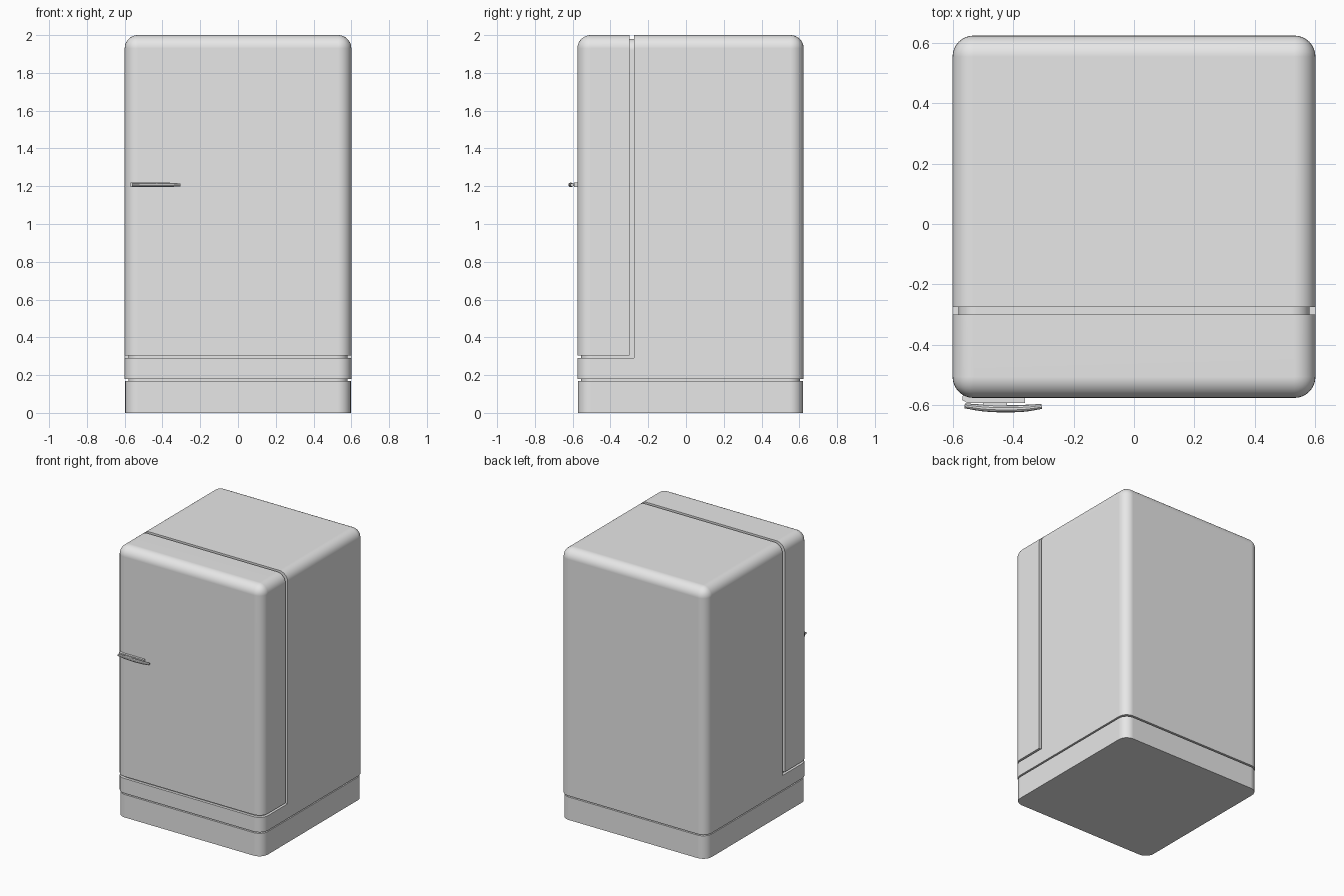
import bpy
import bmesh
from mathutils import Vector

if "Cube" in bpy.data.objects:
    bpy.data.objects.remove(bpy.data.objects["Cube"], do_unlink=True)

enamel = bpy.data.materials.new("light grey enamel")
enamel.use_nodes = True
enamel.diffuse_color = (0.8, 0.8, 0.8, 1)
enamel.node_tree.nodes["Principled BSDF"].inputs["Base Color"].default_value = (0.8, 0.8, 0.8, 1)


def activate(obj):
    bpy.ops.object.select_all(action="DESELECT")
    obj.select_set(True)
    bpy.context.view_layer.objects.active = obj


def finish(obj):
    """Colour, smooth shading with sharp edges, and flat large panels."""
    obj.data.materials.clear()
    obj.data.materials.append(enamel)
    activate(obj)
    bpy.ops.object.shade_smooth_by_angle(angle=0.6)
    obj.modifiers.new("flat panels", "WEIGHTED_NORMAL").keep_sharp = True
    return obj


def make_object(name, bm):
    bmesh.ops.recalc_face_normals(bm, faces=bm.faces)
    mesh = bpy.data.meshes.new(name)
    bm.to_mesh(mesh)
    bm.free()
    obj = bpy.data.objects.new(name, mesh)
    bpy.context.collection.objects.link(obj)
    return obj


def box(low, high, radius=0, round_top=False, cuts=()):
    """Box with rounded uprights, optional rounded top, trimmed by planes."""
    bm = bmesh.new()
    bmesh.ops.create_cube(bm, size=1)
    low, high = Vector(low), Vector(high)
    for v in bm.verts:
        v.co = (low + high) / 2 + v.co * (high - low)
    if radius:
        edges = []
        for e in bm.edges:
            a, b = (v.co.z for v in e.verts)
            if abs(a - b) > 1e-4 or (round_top and min(a, b) > high.z - 1e-4):
                edges.append(e)
        bmesh.ops.bevel(bm, geom=edges, offset=radius, segments=8,
                        profile=0.5, affect="EDGES")
    for point, outward in cuts:
        geom = bm.verts[:] + bm.edges[:] + bm.faces[:]
        cut = bmesh.ops.bisect_plane(bm, geom=geom, plane_co=point,
                                     plane_no=outward, clear_outer=True)
        rim = [g for g in cut["geom_cut"] if isinstance(g, bmesh.types.BMEdge)]
        bmesh.ops.contextual_create(bm, geom=rim)
    return bm


FRONT, BACK, HALF = -0.575, 0.623, 0.6
SHELL = ((-HALF, FRONT, 0.18), (HALF, BACK, 2))

# Plinth and the recessed core seen inside the seams
finish(make_object("plinth", box((-0.597, FRONT + 0.003, 0),
                                 (0.597, BACK - 0.003, 0.17), 0.07)))
finish(make_object("recessed_core", box((-0.58, FRONT + 0.02, 0.1),
                                        (0.58, BACK - 0.02, 1.98), 0.06, True)))

# Door: front part of the rounded shell
finish(make_object("door", box(*SHELL, 0.07, True, cuts=(
    ((0, -0.30, 0), (0, 1, 0)),
    ((0, 0, 0.305), (0, 0, -1))))))

# Cabinet: the same shell with the door opening removed
cabinet = make_object("cabinet", box(*SHELL, 0.07, True))
opening = make_object("door_opening", box((-1, -1, 0.29), (1, -0.275, 3)))
opening.hide_render = True
trim = cabinet.modifiers.new("door opening", "BOOLEAN")
trim.operation = "DIFFERENCE"
trim.solver = "EXACT"
trim.object = opening
activate(cabinet)
bpy.ops.object.modifier_apply(modifier=trim.name)
bpy.data.objects.remove(opening, do_unlink=True)
finish(cabinet)

# Handle mount: plate that wraps the door corner
Z = 1.207
outline = [(-0.568, -0.582), (-0.55, -0.592), (-0.36, -0.592),
           (-0.36, -0.57), (-0.54, -0.565), (-0.565, -0.56)]
bm = bmesh.new()
plate = bm.faces.new([bm.verts.new((x, y, Z - 0.012)) for x, y in outline])
top = bmesh.ops.extrude_face_region(bm, geom=[plate])["geom"]
bmesh.ops.translate(bm, vec=(0, 0, 0.024),
                    verts=[g for g in top if isinstance(g, bmesh.types.BMVert)])
finish(make_object("handle_mount", bm))
finish(make_object("handle_post", box((-0.5, -0.61, Z - 0.007),
                                      (-0.42, -0.585, Z + 0.007), 0.004)))

# Handle grip: slim bowed bar
curve = bpy.data.curves.new("handle_grip", "CURVE")
curve.dimensions = "3D"
curve.bevel_depth = 0.012
curve.bevel_resolution = 3
curve.use_fill_caps = True
path = [(-0.56, -0.601, 0.7), (-0.5, -0.608, 0.95), (-0.43, -0.611, 1),
        (-0.36, -0.609, 0.95), (-0.305, -0.603, 0.7)]
spline = curve.splines.new("BEZIER")
spline.bezier_points.add(len(path) - 1)
for p, (x, y, r) in zip(spline.bezier_points, path):
    p.co = (x, y, Z)
    p.radius = r
    p.handle_left_type = p.handle_right_type = "AUTO"
spline.resolution_u = 5
grip = bpy.data.objects.new("handle_grip", curve)
bpy.context.collection.objects.link(grip)
activate(grip)
bpy.ops.object.convert(target="MESH")
finish(bpy.context.object)
